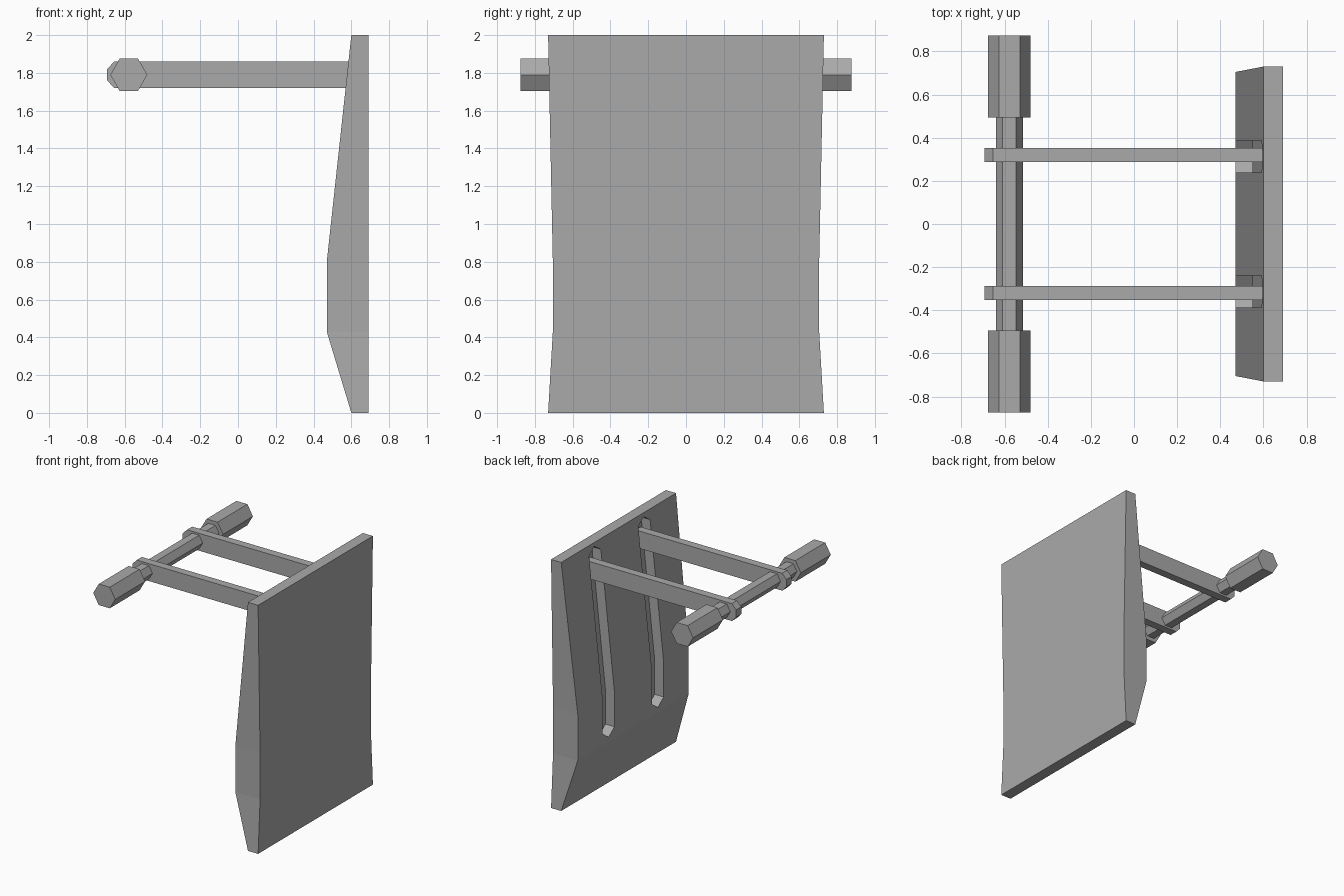
import bpy, bmesh, math

cube = bpy.data.objects.get("Cube")
if cube:
    bpy.data.objects.remove(cube, do_unlink=True)

# Single grey material
grey = bpy.data.materials.new("plain grey")
grey.use_nodes = True
COL = (0.4, 0.4, 0.4, 1)
grey.diffuse_color = COL
grey.node_tree.nodes["Principled BSDF"].inputs["Base Color"].default_value = COL


def finish(bm, name):
    bmesh.ops.remove_doubles(bm, verts=bm.verts, dist=1e-5)
    bmesh.ops.recalc_face_normals(bm, faces=bm.faces)
    me = bpy.data.meshes.new(name)
    bm.to_mesh(me)
    bm.free()
    me.materials.append(grey)
    ob = bpy.data.objects.new(name, me)
    bpy.context.collection.objects.link(ob)
    return ob


def loft(name, levels, y_mid=0.0):
    """Stack of rectangles, each given as (z, x_min, x_max, half_width)."""
    bm = bmesh.new()
    rings = [[bm.verts.new(p) for p in ((a, y_mid - w, z), (b, y_mid - w, z),
                                        (b, y_mid + w, z), (a, y_mid + w, z))]
             for z, a, b, w in levels]
    for lo, hi in zip(rings, rings[1:]):
        for i in range(4):
            j = (i + 1) % 4
            bm.faces.new((lo[i], lo[j], hi[j], hi[i]))
    bm.faces.new(rings[0])
    bm.faces.new(rings[-1])
    return finish(bm, name)


def extrude_y(name, outline, y0, y1):
    """Prism along y from an (x, z) outline."""
    bm = bmesh.new()
    face = bm.faces.new([bm.verts.new((x, y0, z)) for x, z in outline])
    ext = bmesh.ops.extrude_face_region(bm, geom=[face])
    moved = [v for v in ext["geom"] if isinstance(v, bmesh.types.BMVert)]
    bmesh.ops.translate(bm, vec=(0, y1 - y0, 0), verts=moved)
    return finish(bm, name)


def hexagon(r, cx=-0.578, cz=1.79):
    return [(cx + r * math.cos(k * math.pi / 3), cz + r * math.sin(k * math.pi / 3))
            for k in range(6)]


# Wedge-faced panel
panel = loft("panel", [(0, 0.60, 0.69, 0.73), (0.43, 0.47, 0.69, 0.705),
                       (0.80, 0.47, 0.69, 0.705), (2, 0.60, 0.69, 0.73)])


# Slots with pointed ends, floor parallel to the panel face
def floor_x(z):
    return 0.55 + 0.13 * max(0, z - 0.8) / 1.2


cutters = []
for side in (-1, 1):
    slot = loft("slot_cutter", [(z, 0.3, floor_x(z), w) for z, w in
                                ((0.47, 0), (0.525, 0.075), (0.80, 0.075),
                                 (1.92, 0.075), (1.97, 0))], side * 0.313)
    slot.hide_render = True
    cutters.append(slot)
    cut = panel.modifiers.new("slot", 'BOOLEAN')
    cut.operation = 'DIFFERENCE'
    cut.solver = 'EXACT'
    cut.object = slot

# Apply the slots and discard the cutters
deps = bpy.context.evaluated_depsgraph_get()
carved = bpy.data.meshes.new_from_object(panel.evaluated_get(deps))
panel.modifiers.clear()
panel.data = carved
for slot in cutters:
    bpy.data.objects.remove(slot, do_unlink=True)

# Arms with chamfered outer ends, seated in the slots
arm = [(0.65, 1.72), (0.65, 1.86), (-0.655, 1.86), (-0.693, 1.82),
       (-0.693, 1.76), (-0.655, 1.72)]
for side, label in ((-1, "right"), (1, "left")):
    extrude_y("arm_" + label, arm, side * 0.287, side * 0.352)
    extrude_y("grip_" + label, hexagon(0.098), side * 0.495, side * 0.875)

# Crossbar joining the grips
extrude_y("crossbar", hexagon(0.063), -0.5, 0.5)
